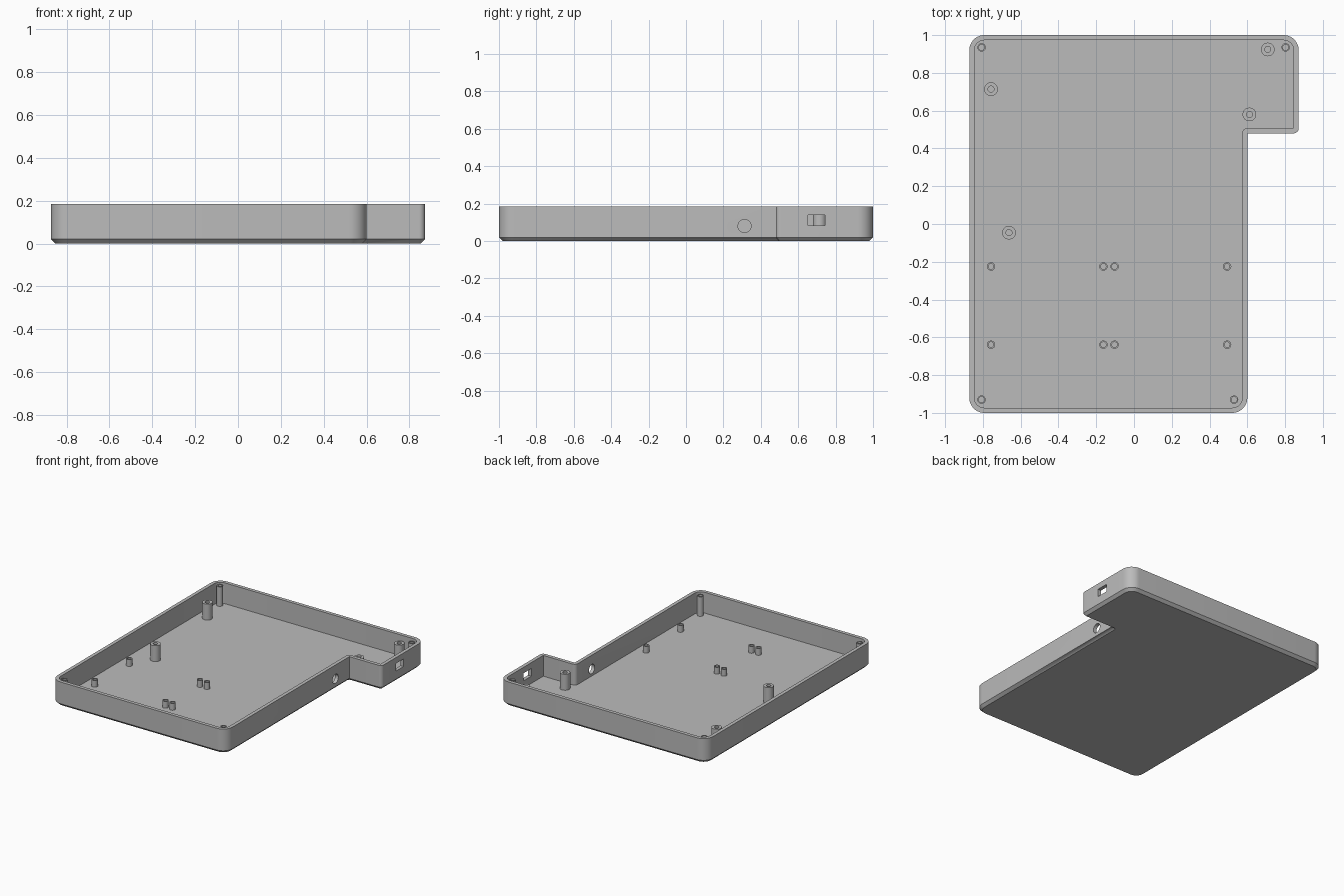
import bpy, bmesh, math
from mathutils import Vector

cube = bpy.data.objects.get("Cube")
if cube:
    bpy.data.objects.remove(cube, do_unlink=True)

grey = bpy.data.materials.new("plain grey")
grey.use_nodes = True
grey.diffuse_color = (0.5, 0.5, 0.5, 1)
grey.node_tree.nodes["Principled BSDF"].inputs["Base Color"].default_value = (0.5, 0.5, 0.5, 1)

HEIGHT, WALL, FLOOR, CHAMFER = 0.185, 0.027, 0.027, 0.02
# Plan corners, counter-clockwise: x, y, corner radius
CORNERS = [(-0.872, -1, 0.08), (0.6, -1, 0.08), (0.6, 0.48, 0.0),
           (0.872, 0.48, 0.027), (0.872, 1, 0.08), (-0.872, 1, 0.08)]
STEPS = 10


def outline(inset):
    """Rounded plan outline, moved inwards by inset."""
    points = []
    for i, (x, y, r) in enumerate(CORNERS):
        p = Vector((x, y))
        a = (p - Vector(CORNERS[i - 1][:2])).normalized()
        b = (Vector(CORNERS[(i + 1) % len(CORNERS)][:2]) - p).normalized()
        convex = a.x * b.y - a.y * b.x > 0
        p += inset * (Vector((-a.y, a.x)) + Vector((-b.y, b.x)))
        r = max(r - inset, 0) if convex else r + inset
        centre = p - a * r + b * r
        for k in range(STEPS + 1):
            t = k / STEPS * math.pi / 2
            points.append(centre - b * r * math.cos(t) + a * r * math.sin(t))
    return points


def circle(x, y, r, n=32):
    return [Vector((x + r * math.cos(math.tau * k / n), y + r * math.sin(math.tau * k / n)))
            for k in range(n)]


def skin(name, loops, cap_ends):
    """Join a stack of (outline, z) loops into one object."""
    bm = bmesh.new()
    rings = [[bm.verts.new((p.x, p.y, z)) for p in pts] for pts, z in loops]
    for lo, hi in zip(rings, rings[1:]):
        n = len(lo)
        for i in range(n):
            j = (i + 1) % n
            bm.faces.new((lo[i], lo[j], hi[j], hi[i]))
    if cap_ends:
        bm.faces.new(rings[0][::-1])
        bm.faces.new(rings[-1])
    bmesh.ops.remove_doubles(bm, verts=bm.verts, dist=1e-5)
    if cap_ends:
        bmesh.ops.recalc_face_normals(bm, faces=bm.faces)
    mesh = bpy.data.meshes.new(name)
    bm.to_mesh(mesh)
    bm.free()
    mesh.materials.append(grey)
    obj = bpy.data.objects.new(name, mesh)
    bpy.context.collection.objects.link(obj)
    return obj


def activate(obj):
    bpy.ops.object.select_all(action='DESELECT')
    obj.select_set(True)
    bpy.context.view_layer.objects.active = obj


def smooth(obj):
    activate(obj)
    bpy.ops.object.shade_smooth_by_angle(angle=math.radians(30))


def cut(target, cutter):
    cutter.hide_render = True
    cutter.data.materials.append(grey)
    mod = target.modifiers.new("opening", 'BOOLEAN')
    mod.operation, mod.solver, mod.object = 'DIFFERENCE', 'EXACT', cutter
    activate(target)
    bpy.ops.object.modifier_apply(modifier=mod.name)
    bpy.data.objects.remove(cutter, do_unlink=True)


# Open tray with chamfered bottom edge
tray = skin("tray", [(outline(CHAMFER), 0), (outline(0), CHAMFER), (outline(0), HEIGHT),
                     (outline(WALL), HEIGHT), (outline(WALL), FLOOR)], True)

# Round cable hole in the side wall
bpy.ops.mesh.primitive_cylinder_add(vertices=32, radius=0.035, depth=0.12,
                                    location=(0.59, 0.313, 0.08), rotation=(0, math.pi / 2, 0))
cut(tray, bpy.context.object)

# Rectangular socket opening in the tab wall
bpy.ops.mesh.primitive_cube_add(size=1, location=(0.86, 0.697, 0.111))
bpy.context.object.scale = (0.12, 0.092, 0.058)
bpy.context.view_layer.update()
cut(tray, bpy.context.object)
smooth(tray)


def post(name, x, y, r, hole, top):
    smooth(skin(name, [(circle(x, y, r), FLOOR - 0.005), (circle(x, y, r), top),
                       (circle(x, y, hole), top), (circle(x, y, hole), FLOOR - 0.005)], False))


# Lid screw posts in the corners
for x, y in [(-0.807, 0.935), (0.803, 0.935), (-0.807, -0.93), (0.53, -0.93)]:
    post("corner_post", x, y, 0.022, 0.015, 0.175)

# Wide tall posts
for x, y in [(-0.757, 0.714), (0.708, 0.924), (0.611, 0.58), (-0.662, -0.046)]:
    post("tall_post", x, y, 0.036, 0.016, 0.148)

# Short standoffs for two boards
for x in (-0.757, -0.162, -0.103, 0.493):
    for y in (-0.225, -0.639):
        post("short_standoff", x, y, 0.022, 0.014, 0.078)
